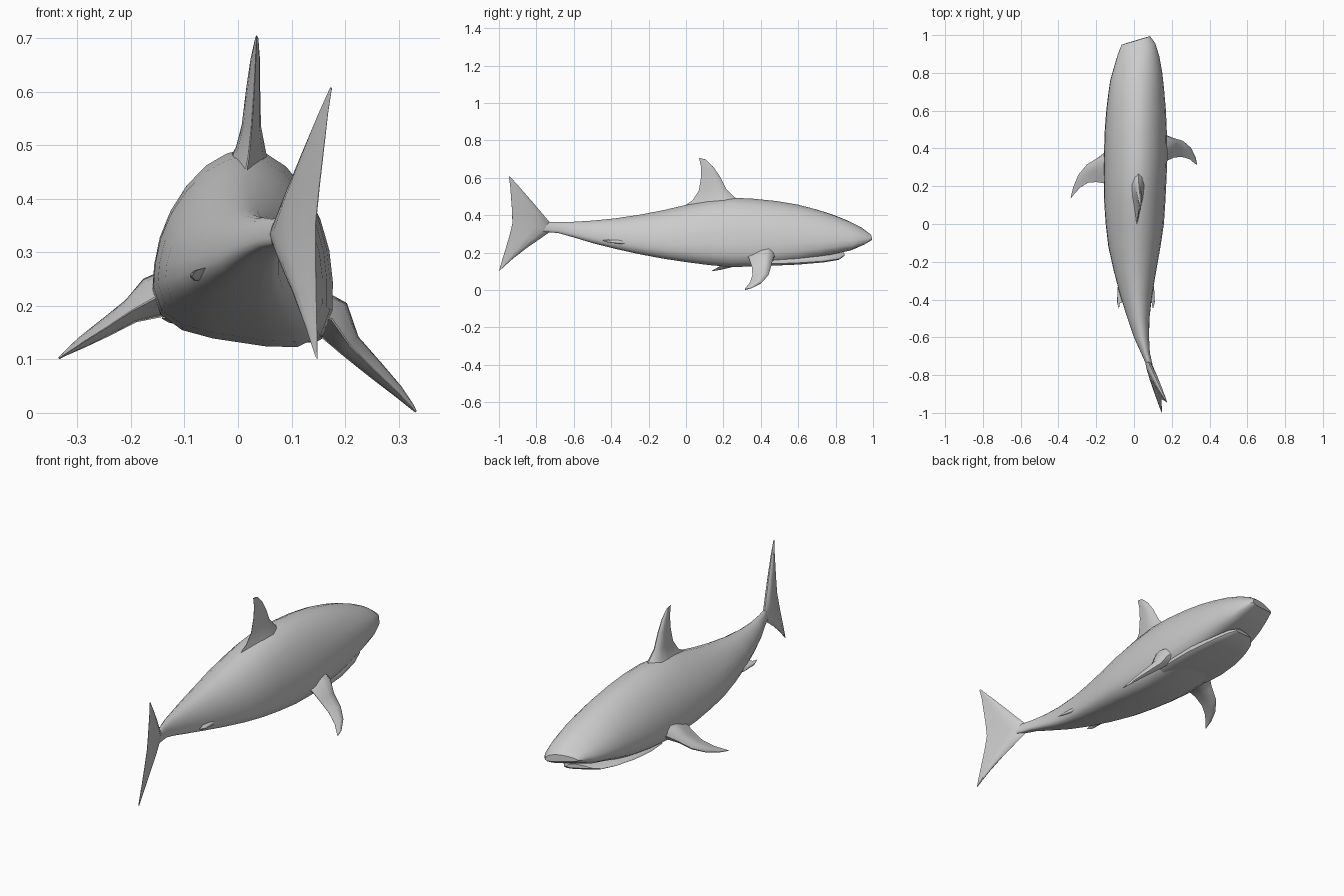
import bpy
import math
from mathutils import Vector


def finish(name, rings):
    """Skin a list of equal-length rings into a closed smooth object."""
    n = len(rings[0])
    verts = [p for ring in rings for p in ring]
    faces = [tuple(range(n)), tuple(reversed(range(len(verts) - n, len(verts))))]
    for i in range(len(rings) - 1):
        for j in range(n):
            k = (j + 1) % n
            faces.append((i * n + k, i * n + j, (i + 1) * n + j, (i + 1) * n + k))
    mesh = bpy.data.meshes.new(name)
    mesh.from_pydata(verts, [], faces)
    mesh.update()
    ob = bpy.data.objects.new(name, mesh)
    bpy.context.collection.objects.link(ob)
    bpy.ops.object.select_all(action='DESELECT')
    ob.select_set(True)
    bpy.context.view_layer.objects.active = ob
    bpy.ops.object.mode_set(mode='EDIT')
    bpy.ops.mesh.select_all(action='SELECT')
    bpy.ops.mesh.normals_make_consistent(inside=False)
    bpy.ops.object.mode_set(mode='OBJECT')
    bpy.ops.object.shade_smooth_by_angle(angle=math.radians(45))
    return ob


# Half cross-section of the trunk: rounded back, flattened belly
HALF = [(0, 1), (.22, .975), (.45, .91), (.66, .80), (.83, .66), (.94, .51),
        (.99, .36), (1, .22), (.90, .09), (.65, .02), (.3, 0), (0, 0)]
SECTION = HALF + [(-u, v) for u, v in reversed(HALF[1:-1])]


def trunk(name, stations):
    """Loft stations (y, centre x, half width, top z, bottom z), slightly rolled."""
    rings = []
    for y, cx, hw, top, bot in stations:
        skew = .3 * min(1, max(0, (y - .6) / .3))
        rings.append([(cx + hw * u + .08 * hw * (v - .3),
                       y + skew * hw * u,
                       bot + .04 * hw + (top - bot - .04 * hw) * v - .15 * hw * u * (1 - v))
                      for u, v in SECTION])
    return finish(name, rings)


def fin(name, stations):
    """Loft stations (leading point, trailing point, thickness) with a foil section."""
    mids = [(Vector(a) + Vector(b)) / 2 for a, b, t in stations]
    span = mids[-1] - mids[0]
    foil = [(0, 0), (.08, .3), (.25, .5), (.5, .42), (.8, .17), (1, .02)]
    foil += [(s, -t) for s, t in reversed(foil[1:])]
    rings = []
    for a, b, thick in stations:
        a, b = Vector(a), Vector(b)
        nrm = (b - a).cross(span).normalized()
        rings.append([a.lerp(b, s) + nrm * t * thick for s, t in foil])
    return finish(name, rings)


# Body from blunt snout to tail stalk
trunk("body", [
    (.972, .010, .075, .305, .270), (.93, .014, .098, .338, .245),
    (.86, .014, .120, .373, .215), (.78, .012, .138, .405, .198),
    (.70, .012, .148, .430, .178), (.60, .012, .158, .456, .155),
    (.48, .010, .165, .476, .138), (.36, .010, .168, .488, .128),
    (.24, .007, .166, .494, .125), (.12, .005, .162, .480, .136),
    (0, .005, .154, .455, .152), (-.12, .003, .138, .427, .170),
    (-.25, .006, .112, .402, .194), (-.38, .012, .084, .383, .222),
    (-.50, .024, .058, .371, .252), (-.60, .040, .040, .365, .282),
    (-.68, .060, .024, .364, .304), (-.76, .086, .015, .362, .312),
    (-.86, .120, .007, .355, .325)])

# Lower jaw, set back below the snout
trunk("lower_jaw", [
    (.835, .012, .055, .205, .185), (.80, .012, .092, .208, .165),
    (.72, .012, .120, .205, .153), (.60, .012, .145, .210, .143),
    (.48, .010, .152, .210, .138), (.38, .010, .145, .210, .140)])

# Dorsal fin
fin("dorsal_fin", [
    ((.02, .30, .465), (.012, -.03, .435), .085),
    ((.025, .255, .500), (.02, .035, .480), .055),
    ((.025, .215, .540), (.025, .068, .530), .036),
    ((.028, .180, .610), (.03, .080, .600), .026),
    ((.032, .145, .660), (.033, .080, .660), .018),
    ((.035, .105, .698), (.035, .070, .706), .006)])


# Tail fin: side outline bent sideways with the swimming curve
def tail_point(y, z):
    return (.062 + (-.7 - y) * .36 + (z - .34) * .09, y, z)


TAIL = [(-.990, .110, -1.0, .100, .005), (-.925, .168, -.986, .150, .016),
        (-.850, .226, -.966, .215, .026), (-.780, .274, -.945, .285, .034),
        (-.700, .330, -.928, .355, .036), (-.765, .405, -.930, .425, .032),
        (-.820, .470, -.935, .490, .024), (-.890, .550, -.940, .560, .014),
        (-.942, .608, -.948, .605, .004)]
fin("tail_fin", [(tail_point(a, b), tail_point(c, d), t) for a, b, c, d, t in TAIL])

# Pectoral fins, swept differently as the body turns
fin("right_pectoral_fin", [
    ((.120, .50, .19), (.120, .30, .19), .110),
    ((.178, .468, .175), (.175, .335, .175), .080),
    ((.210, .455, .125), (.210, .352, .125), .046),
    ((.260, .440, .078), (.255, .355, .080), .034),
    ((.300, .405, .040), (.295, .343, .042), .022),
    ((.325, .355, .012), (.322, .320, .014), .010),
    ((.333, .318, .002), (.331, .314, .003), .004)])
fin("left_pectoral_fin", [
    ((-.100, .42, .225), (-.100, .20, .225), .110),
    ((-.160, .375, .215), (-.155, .215, .215), .080),
    ((-.200, .345, .190), (-.200, .222, .190), .046),
    ((-.250, .315, .158), (-.245, .218, .160), .034),
    ((-.295, .260, .130), (-.285, .193, .135), .022),
    ((-.322, .195, .112), (-.315, .160, .115), .010),
    ((-.335, .142, .102), (-.333, .138, .103), .004)])

# Small pelvic fins folded against the rear belly
for side, label in ((1, "right"), (-1, "left")):
    fin(label + "_pelvic_fin", [
        ((.01 + side * .055, -.27, .255), (.01 + side * .05, -.40, .275), .03),
        ((.01 + side * .095, -.33, .250), (.01 + side * .085, -.42, .268), .018),
        ((.01 + side * .100, -.41, .255), (.01 + side * .090, -.45, .265), .006)])
